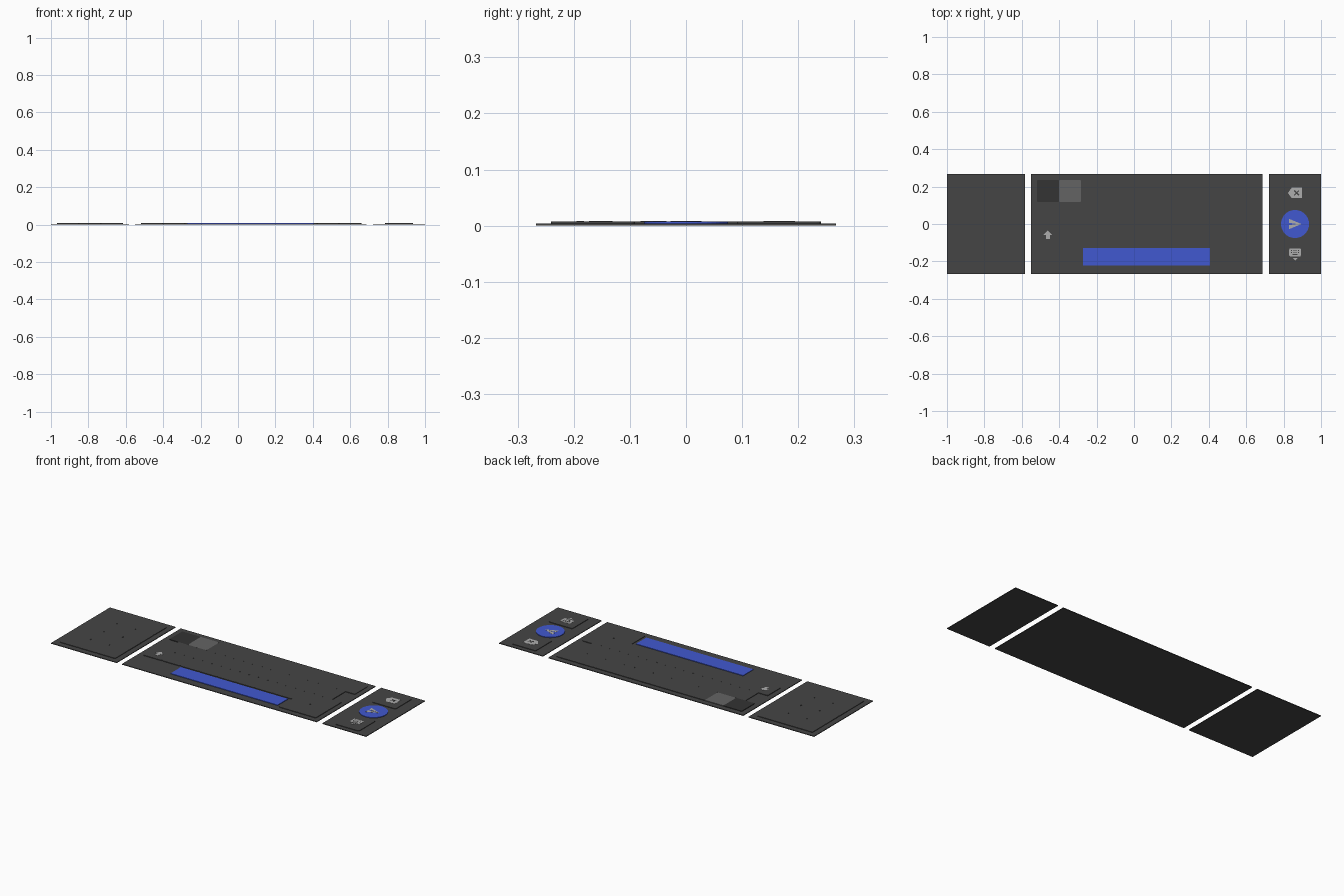
import bpy, bmesh
from math import sin, cos, pi, radians

if "Cube" in bpy.data.objects:
    bpy.data.objects.remove(bpy.data.objects["Cube"])

P = 0.1178                      # key pitch
Z0, Z1, Z2, Z3 = 0.0, 0.004, 0.0072, 0.008   # panel base, panel top, key top, icon top


def material(name, r, g, b):
    m = bpy.data.materials.new(name)
    m.diffuse_color = (r, g, b, 1)
    m.use_nodes = True
    m.node_tree.nodes["Principled BSDF"].inputs["Base Color"].default_value = m.diffuse_color
    return m


DARK = material("panel_grey", 0.06, 0.06, 0.06)
HELD = material("pressed_grey", 0.033, 0.033, 0.033)
HOVER = material("hover_grey", 0.127, 0.127, 0.127)
BLUE = material("accent_blue", 0.053, 0.098, 0.63)
LIGHT = material("icon_grey", 0.42, 0.42, 0.42)


def prism(name, outline, z0, z1, mat, at=(0, 0)):
    """Extrude a flat counter-clockwise outline from z0 up to z1."""
    bm = bmesh.new()
    face = bm.faces.new([bm.verts.new((x + at[0], y + at[1], z0)) for x, y in outline])
    top = bmesh.ops.extrude_face_region(bm, geom=[face])["geom"]
    bmesh.ops.translate(bm, vec=(0, 0, z1 - z0),
                        verts=[v for v in top if isinstance(v, bmesh.types.BMVert)])
    bmesh.ops.recalc_face_normals(bm, faces=bm.faces)
    me = bpy.data.meshes.new(name)
    bm.to_mesh(me)
    bm.free()
    me.materials.append(mat)
    ob = bpy.data.objects.new(name, me)
    bpy.context.collection.objects.link(ob)
    return ob


def rect(w, h, r=0.0, angle=0.0):
    """Rectangle outline with optional rounded corners and rotation."""
    pts = []
    for i, (sx, sy) in enumerate([(1, 1), (-1, 1), (-1, -1), (1, -1)]):
        for k in (range(4) if r else [0]):
            a = i * pi / 2 + k * pi / 6
            pts.append((sx * (w / 2 - r) + r * cos(a), sy * (h / 2 - r) + r * sin(a)))
    c, s = cos(angle), sin(angle)
    return [(x * c - y * s, x * s + y * c) for x, y in pts]


def key_row(name, x_first, y, count, mats=None):
    for i in range(count):
        mat = (mats or {}).get(i, DARK)
        prism(f"{name}_{i + 1}", rect(P, P, 0.006), Z1, Z2, mat, (x_first + i * P, y))


# Three backing panels
for name, x0, x1 in [("number_panel", -1.0, -0.583), ("main_panel", -0.55, 0.687),
                     ("action_panel", 0.722, 1.0)]:
    prism(name, rect(x1 - x0, 0.534), Z0, Z1, DARK, ((x0 + x1) / 2, 0))

# Number pad keys
rows = [1.5 * P, 0.5 * P, -0.5 * P, -1.5 * P]
for r, y in enumerate(rows):
    key_row(f"number_key_row{r + 1}", -0.909, y, 3)

# Main keys: staggered rows, then the space bar and two punctuation keys
X = -0.46
key_row("main_key_row1", X, rows[0], 10, {0: HELD, 1: HOVER})
key_row("main_key_row2", X + P / 2, rows[1], 9)
key_row("main_key_row3", X, rows[2], 10)
key_row("main_key_row4", X + 8 * P, rows[3], 2)
prism("space_bar", rect(0.68, 0.094), Z1, Z2, BLUE, (0.067, -0.175))

# Shift arrow
prism("shift_icon", [(-0.01, -0.022), (0.01, -0.022), (0.01, 0), (0.024, 0),
                     (0, 0.024), (-0.024, 0), (-0.01, 0)], Z2, Z3, LIGHT, (X, rows[2]))

# Action keys: two square tiles and a round send button
AX, AY = 0.861, 0.166
for name, y in [("delete_key", AY), ("hide_key", -AY)]:
    prism(name, rect(0.15, 0.15, 0.008), Z1, Z2, DARK, (AX, y))
prism("send_button", [(0.075 * cos(a * pi / 24), 0.075 * sin(a * pi / 24)) for a in range(48)],
      Z1, Z2, BLUE, (AX, 0))

# Delete icon: pointed tag with a dark cross
prism("delete_icon", [(-0.038, 0), (-0.018, -0.028), (0.037, -0.028),
                      (0.037, 0.028), (-0.018, 0.028)], Z2, Z3, LIGHT, (AX, AY))
for i, a in enumerate((45, -45)):
    prism(f"delete_cross_{i + 1}", rect(0.036, 0.007, 0, radians(a)),
          Z3, Z3 + 0.0003, DARK, (AX + 0.008, AY))

# Send icon: notched dart
prism("send_icon", [(-0.032, -0.028), (0.034, 0), (-0.032, 0.028), (-0.032, 0.006),
                    (0.012, 0), (-0.032, -0.006)], Z2, Z3, LIGHT, (AX, 0))

# Hide-keyboard icon: small board with dark dots over a down arrow
prism("hide_icon_board", rect(0.062, 0.042, 0.005), Z2, Z3, LIGHT, (AX, -0.152))
for r in range(2):
    for c in range(4):
        prism(f"hide_icon_dot_{r}_{c}", rect(0.006, 0.006), Z3, Z3 + 0.0003, DARK,
              (AX - 0.018 + c * 0.012, -0.142 - r * 0.01))
prism("hide_icon_bar", rect(0.026, 0.006), Z3, Z3 + 0.0003, DARK, (AX, -0.164))
prism("hide_icon_arrow", [(0, -0.007), (0.013, 0.006), (-0.013, 0.006)],
      Z2, Z3, LIGHT, (AX, -0.188))
